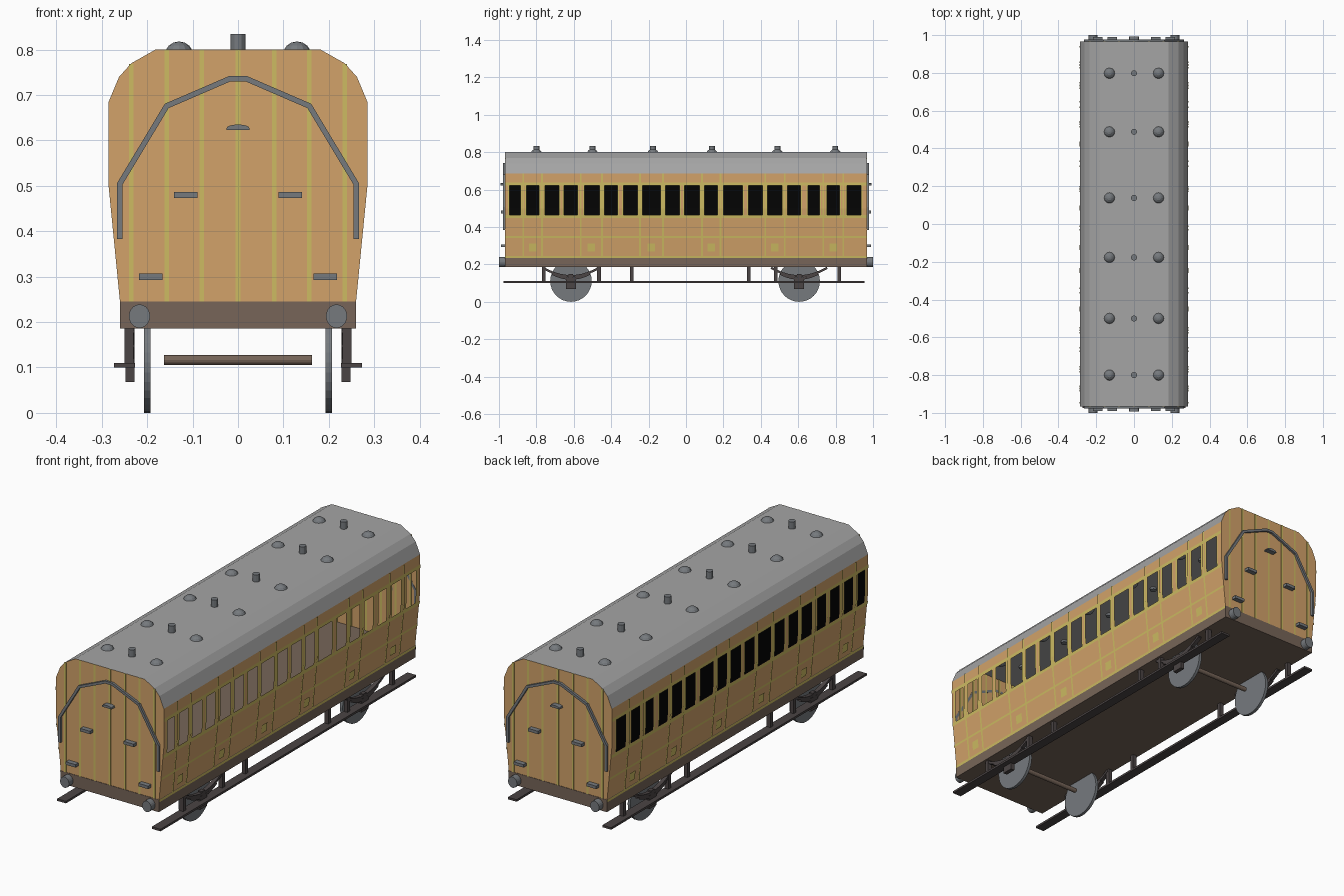
import bpy, bmesh, math
from mathutils import Matrix, Vector

if "Cube" in bpy.data.objects:
    bpy.data.objects.remove(bpy.data.objects["Cube"])


def material(name, r, g, b):
    m = bpy.data.materials.new(name)
    m.diffuse_color = tuple((c / 255) ** 2.2 for c in (r, g, b)) + (1,)
    m.use_nodes = True
    m.node_tree.nodes["Principled BSDF"].inputs["Base Color"].default_value = m.diffuse_color
    return m


WOOD = material("varnished_wood", 209, 161, 105)
YELLOW = material("yellow_lining", 204, 186, 98)
ROOF = material("roof_grey", 163, 163, 163)
METAL = material("metal_grey", 117, 121, 125)
BROWN = material("frame_brown", 118, 101, 89)
DARK = material("running_gear_dark", 76, 70, 70)
GLASS = material("dark_glass", 12, 12, 12)

END = 0.967                                  # half length of the body
PROFILE = [(0.26, 0.245), (0.285, 0.5), (0.285, 0.685), (0.262, 0.74), (0.235, 0.77), (0.182, 0.80)]


def finish(bm, name, mat, fix=True):
    if fix:
        bmesh.ops.recalc_face_normals(bm, faces=bm.faces)
    me = bpy.data.meshes.new(name)
    bm.to_mesh(me)
    bm.free()
    me.materials.append(mat)
    ob = bpy.data.objects.new(name, me)
    bpy.context.collection.objects.link(ob)
    return ob


def box(bm, x0, x1, y0, y1, z0, z1):
    m = Matrix.Translation(((x0 + x1) / 2, (y0 + y1) / 2, (z0 + z1) / 2))
    bmesh.ops.create_cube(bm, size=1, matrix=m @ Matrix.Diagonal((x1 - x0, y1 - y0, z1 - z0, 1)))


def cylinder(bm, centre, r, depth, axis="Z", sides=24, squash=1):
    rot = {"X": Matrix.Rotation(math.pi / 2, 4, "Y"), "Y": Matrix.Rotation(math.pi / 2, 4, "X"),
           "Z": Matrix()}[axis]
    m = Matrix.Translation(centre) @ Matrix.Diagonal((squash, 1, 1, 1)) @ rot
    bmesh.ops.create_cone(bm, cap_ends=True, segments=sides, radius1=r, radius2=r, depth=depth, matrix=m)


def ribbon(bm, pts, width, place, d0, d1):
    """Mitred bar along a 2D path; place(u, v, d) maps it into space."""
    rows = []
    for i, p in enumerate(pts):
        p = Vector(p)
        a = (p - Vector(pts[i - 1])).normalized() if i else None
        b = (Vector(pts[i + 1]) - p).normalized() if i < len(pts) - 1 else None
        a, b = a or b, b or a
        t = (a + b).normalized()
        n = Vector((-t.y, t.x)) * (width / 2 / max(0.3, t.dot(a)))
        rows.append([bm.verts.new(place(*(p + s * n), d)) for s, d in ((1, d0), (-1, d0), (-1, d1), (1, d1))])
    for r, q in zip(rows, rows[1:]):
        for k in range(4):
            bm.faces.new((r[k], r[(k + 1) % 4], q[(k + 1) % 4], q[k]))
    bm.faces.new(rows[0])
    bm.faces.new(rows[-1][::-1])


def side_x(z):
    return 0.26 + 0.025 * min(1, (z - 0.245) / 0.255)


def side_patch(bm, s, y0, y1, z0, z1, off=0.0):
    """Panel lying on one body side, folded where the side turns vertical."""
    zs = [z0] + ([0.5] if z0 < 0.5 < z1 else []) + [z1]
    for a, b in zip(zs, zs[1:]):
        q = [(y0, a), (y1, a), (y1, b), (y0, b)]
        f = [bm.verts.new((s * (side_x(z) + off), y, z)) for y, z in q]
        bm.faces.new(f if s > 0 else f[::-1])


WINDOWS = [(-.943, -.886), (-.854, -.785), (-.753, -.678), (-.651, -.581), (-.544, -.463), (-.437, -.367),
           (-.335, -.26), (-.233, -.137), (-.11, -.035), (-.008, .072), (.099, .169), (.201, .303),
           (.335, .41), (.437, .512), (.544, .613), (.651, .715), (.753, .822), (.86, .935)]
WZ0, WZ1 = 0.463, 0.622

# body sides with window openings, and the raised lining on them
wall, lining = bmesh.new(), bmesh.new()
for s in (1, -1):
    side_patch(wall, s, -END, END, 0.245, WZ0)
    side_patch(wall, s, -END, END, WZ1, 0.685)
    edges = [-END] + [y for w in WINDOWS for y in w] + [END]
    for a, b in zip(edges[::2], edges[1::2]):
        side_patch(wall, s, a, b, WZ0, WZ1)
    for z0, z1 in ((0.622, 0.638), (0.447, 0.463), (0.341, 0.351), (0.233, 0.245)):
        side_patch(lining, s, -END, END, z0, z1, 0.003)
    for a, b in WINDOWS:
        side_patch(lining, s, a - 0.008, a, WZ0, WZ1, 0.003)
        side_patch(lining, s, b, b + 0.008, WZ0, WZ1, 0.003)
    for i in range(1, 18, 3):                # doors: two lines and a square plate
        left = (WINDOWS[i - 1][1] + WINDOWS[i][0]) / 2
        right = (WINDOWS[i][1] + WINDOWS[i + 1][0]) / 2
        for y in (left, right):
            side_patch(lining, s, y - 0.005, y + 0.005, 0.245, 0.685, 0.004)
        c = (left + right) / 2
        side_patch(lining, s, c - 0.02, c + 0.02, 0.27, 0.312, 0.004)
finish(wall, "body_sides", WOOD, False)
finish(lining, "side_lining", YELLOW, False)

# dark glazing on the left side; the right side windows are open
bm = bmesh.new()
side_patch(bm, -1, -0.95, 0.95, 0.45, 0.63, -0.002)
finish(bm, "left_glazing", GLASS, False)

# body ends
outline = PROFILE + [(-x, z) for x, z in reversed(PROFILE)]
bm = bmesh.new()
for s in (-1, 1):
    f = [bm.verts.new((x, s * END, z)) for x, z in outline]
    bm.faces.new(f if s < 0 else f[::-1])
finish(bm, "body_ends", WOOD, False)

# roof sheet
bm = bmesh.new()
arch = PROFILE[2:] + [(-x, z) for x, z in reversed(PROFILE[2:])]
rows = [[bm.verts.new((x, y, z)) for y in (-END, END)] for x, z in arch]
for a, b in zip(rows, rows[1:]):
    bm.faces.new((a[0], a[1], b[1], b[0]))
finish(bm, "roof", ROOF, False)

# vertical lining on the ends
bm = bmesh.new()
for s in (-1, 1):
    for x, top in ((0, 0.8), (0.08, 0.8), (0.157, 0.8), (0.235, 0.768)):
        for m in {x, -x}:
            box(bm, m - 0.005, m + 0.005, s * END - 0.002, s * END + 0.002, 0.245, top)
finish(bm, "end_lining", YELLOW)

# underframe, which is also the floor
bm = bmesh.new()
box(bm, -0.26, 0.26, -END - 0.002, END + 0.002, 0.186, 0.245)
finish(bm, "underframe", BROWN)

# handrails, lamp brackets, steps and buffers on both ends
rail, step, buffer = bmesh.new(), bmesh.new(), bmesh.new()
half = [(0.26, 0.383), (0.26, 0.505), (0.157, 0.676), (0.018, 0.736)]
path = half + [(-x, z) for x, z in reversed(half)]
for s in (-1, 1):
    ribbon(rail, path, 0.012, lambda u, v, d: (u, s * d, v), END - 0.001, END + 0.011)
    for m in (-1, 1):
        for x, z in ((0.115, 0.48), (0.192, 0.3)):
            box(step, m * x - 0.026, m * x + 0.026, *sorted((s * END, s * 0.99)), z - 0.007, z + 0.007)
        cylinder(buffer, (m * 0.217, s * 0.979, 0.213), 0.026, 0.042, "Y", 20, 0.9)
    # rounded lamp bracket, flat underneath
    arc = [(0.026 * math.cos(i * math.pi / 8), 0.623 + 0.012 * math.sin(i * math.pi / 8) ** 0.6) for i in range(9)]
    a, b = [[step.verts.new((x, s * y, z)) for x, z in arc] for y in (END, 0.992)]
    step.faces.new(a)
    step.faces.new(b[::-1])
    for i in range(9):
        j = (i + 1) % 9
        step.faces.new((a[i], b[i], b[j], a[j]))
finish(rail, "end_handrails", METAL)
finish(step, "end_steps", METAL)
finish(buffer, "buffers", METAL)

# roof ventilators and lamp tops
dome, lamp = bmesh.new(), bmesh.new()
for y in (-0.80, -0.50, -0.177, 0.138, 0.488, 0.798):
    cylinder(lamp, (0, y, 0.812), 0.016, 0.044, "Z", 12)
    for x in (-0.13, 0.13):
        bmesh.ops.create_uvsphere(dome, u_segments=12, v_segments=8, radius=0.032,
                                  matrix=Matrix.Translation((x, y, 0.786)))
finish(dome, "roof_ventilators", METAL)
finish(lamp, "roof_lamp_tops", METAL)

# wheels, axles, springs, axleboxes
wheel, axle, gear = bmesh.new(), bmesh.new(), bmesh.new()
for y in (-0.615, 0.605):
    cylinder(axle, (0, y, 0.116), 0.011, 0.326, "X", 12)
    for s in (-1, 1):
        cylinder(wheel, (s * 0.2, y, 0.111), 0.111, 0.014, "X", 32)
        box(gear, s * 0.238 - 0.01, s * 0.238 + 0.01, y - 0.027, y + 0.027, 0.068, 0.125)
        box(gear, s * 0.238 - 0.01, s * 0.238 + 0.01, y - 0.012, y + 0.012, 0.12, 0.15)
        for dip, reach in ((0.045, 0.15), (0.058, 0.1)):
            curve = [(y + reach * t / 5, 0.182 - dip * (1 - (t / 5 * reach / 0.15) ** 2)) for t in range(-5, 6)]
            ribbon(gear, curve, 0.012, lambda u, v, d: (s * d, u, v), 0.228, 0.248)
finish(wheel, "wheels", METAL)
finish(axle, "axles", BROWN)
finish(gear, "springs_and_axleboxes", DARK)

# footboards and their hangers
bm = bmesh.new()
for s in (-1, 1):
    box(bm, *sorted((s * 0.227, s * 0.273)), -0.975, 0.955, 0.1, 0.11)
    for y in (-0.76, -0.465, -0.29, 0.335, 0.48, 0.82):
        box(bm, *sorted((s * 0.23, s * 0.25)), y - 0.01, y + 0.01, 0.105, 0.19)
finish(bm, "footboards", DARK)
